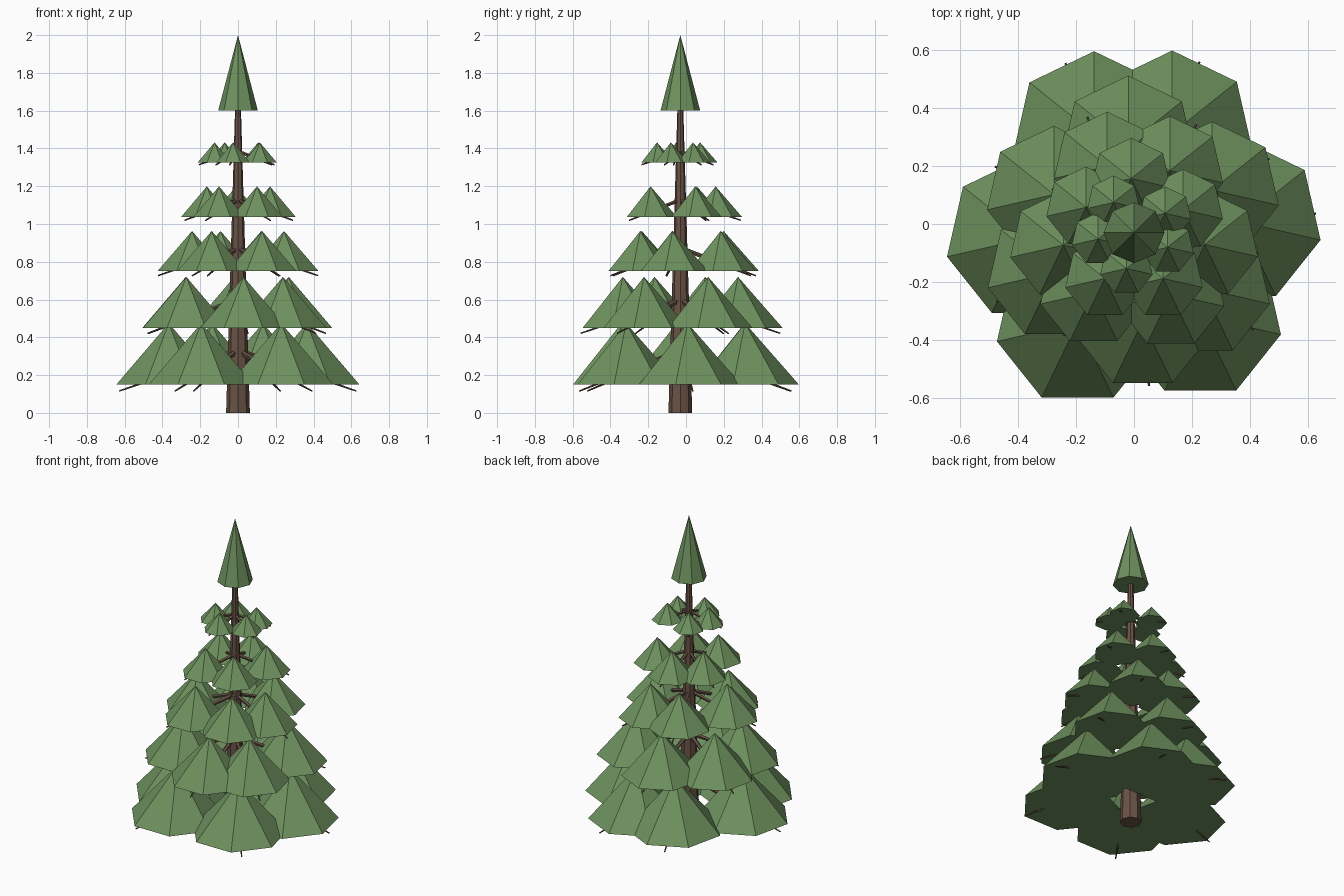
import bpy, bmesh
from math import sin, cos, pi, radians
from mathutils import Matrix, Vector

if "Cube" in bpy.data.objects:
    bpy.data.objects.remove(bpy.data.objects["Cube"])

AXIS_Y = -0.03  # trunk sits slightly forward of the origin


def material(name, color):
    m = bpy.data.materials.new(name)
    m.diffuse_color = color
    m.use_nodes = True
    m.node_tree.nodes["Principled BSDF"].inputs["Base Color"].default_value = m.diffuse_color
    return m


needles = material("needles", (0.155, 0.285, 0.112, 1))
bark = material("bark", (0.14, 0.085, 0.06, 1))


def add_cone(bm, sides, r1, r2, start, end):
    """Closed flat-sided cone from start to end, one corner facing +y."""
    start, end = Vector(start), Vector(end)
    d = end - start
    rot = Matrix.Identity(3) if d.xy.length < 1e-6 else d.to_track_quat('Z', 'Y').to_matrix()

    def ring(c, r):
        return [bm.verts.new(c + rot @ Vector((-r * sin(2 * pi * i / sides),
                                               r * cos(2 * pi * i / sides), 0)))
                for i in range(sides)]
    low = ring(start, r1)
    bm.faces.new(low[::-1])
    if r2 > 0:
        high = ring(end, r2)
        bm.faces.new(high)
    else:
        tip = bm.verts.new(end)
    for i in range(sides):
        j = (i + 1) % sides
        if r2 > 0:
            bm.faces.new((low[i], low[j], high[j], high[i]))
        else:
            bm.faces.new((low[i], low[j], tip))


def finish(bm, name, mat):
    me = bpy.data.meshes.new(name)
    bm.to_mesh(me)
    bm.free()
    me.materials.append(mat)
    bpy.context.collection.objects.link(bpy.data.objects.new(name, me))


def polar(r, deg, z):
    return (r * cos(radians(deg)), AXIS_Y + r * sin(radians(deg)), z)


# Trunk
bm = bmesh.new()
add_cone(bm, 8, 0.063, 0.013, (0, AXIS_Y, 0), (0, AXIS_Y, 1.7))
finish(bm, "trunk", bark)

# Tiers: base z, height, cone radius, ring radius, branch tip radius, branch angles
tiers = [
    (0.15, 0.325, 0.285, 0.367, 0.63, (6, 69, 112, 183, 238, 308.5)),
    (0.45, 0.27, 0.236, 0.306, 0.53, (28.7, 93.7, 154.5, 206.6, 275.6, 321)),
    (0.75, 0.213, 0.188, 0.247, 0.43, (350.5, 60, 112, 190, 235.7, 301)),
    (1.037, 0.162, 0.14, 0.187, 0.32, (25, 93, 152, 237.5, 302.5)),
    (1.325, 0.107, 0.0925, 0.126, 0.21, (32, 124, 190, 258, 336.5)),
]
for n, (z, h, r, ring_r, tip_r, angles) in enumerate(tiers, 1):
    leaves, sticks = bmesh.new(), bmesh.new()
    for a in angles:
        add_cone(leaves, 7, r, 0, polar(ring_r, a, z), polar(ring_r, a, z + h))
        # Drooping branch whose tip pokes out below the foliage
        tip_z = z - 0.055 * tip_r
        add_cone(sticks, 5, 0.017 - 0.0015 * n, 0.004,
                 polar(0, a, tip_z + 0.34 * tip_r), polar(tip_r, a, tip_z))
    finish(leaves, f"foliage_tier_{n}", needles)
    finish(sticks, f"branches_tier_{n}", bark)

# Tree top
bm = bmesh.new()
add_cone(bm, 8, 0.105, 0, (0, AXIS_Y, 1.6), (0, AXIS_Y, 2.0))
finish(bm, "tree_top", needles)
